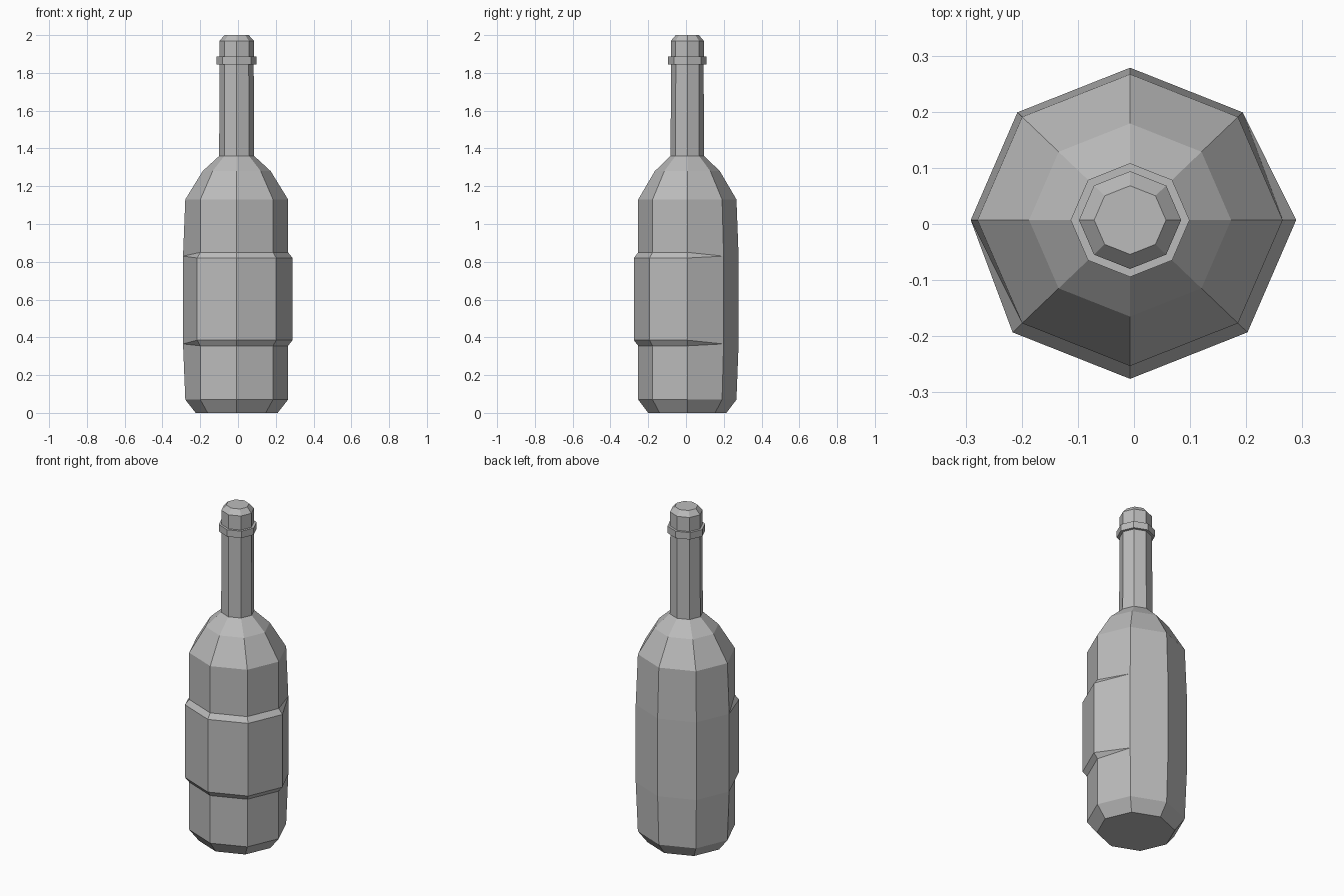
import bpy, bmesh, math

if "Cube" in bpy.data.objects:
    bpy.data.objects.remove(bpy.data.objects["Cube"], do_unlink=True)

SIDES = 8
DEPTH = 0.956                 # slightly flattened from front to back
CENTRE = (-0.007, 0.007)

grey = bpy.data.materials.new("plain grey")
grey.use_nodes = True
colour = (0.5, 0.5, 0.5, 1)
grey.diffuse_color = colour
grey.node_tree.nodes["Principled BSDF"].inputs["Base Color"].default_value = colour


def lathe(name, profile, cap_bottom=False, cap_top=False):
    """Eight-sided turned part; profile(i) gives the (radius, z) points of corner i."""
    bm = bmesh.new()
    columns = []
    for i in range(SIDES):
        a = math.tau * i / SIDES
        columns.append([bm.verts.new((CENTRE[0] + r * math.cos(a),
                                      CENTRE[1] + r * DEPTH * math.sin(a), z))
                        for r, z in profile(i)])
    for i in range(SIDES):
        left, right = columns[i], columns[(i + 1) % SIDES]
        for k in range(len(left) - 1):
            bm.faces.new((left[k], right[k], right[k + 1], left[k + 1]))
    if cap_bottom:
        bm.faces.new([c[0] for c in reversed(columns)])
    if cap_top:
        bm.faces.new([c[-1] for c in columns])
    # Corners without a label step collapse to a wedge point
    bmesh.ops.remove_doubles(bm, verts=bm.verts, dist=0.0001)
    bmesh.ops.recalc_face_normals(bm, faces=bm.faces)
    mesh = bpy.data.meshes.new(name)
    bm.to_mesh(mesh)
    bm.free()
    mesh.materials.append(grey)
    obj = bpy.data.objects.new(name, mesh)
    bpy.context.collection.objects.link(obj)
    return obj


def body_profile(i):
    # Raised label on the front and left corners, gentle bulge on the others
    if i in (0, 5, 6, 7):
        band = [(0.272, 0.355), (0.296, 0.385), (0.296, 0.82), (0.272, 0.85)]
    else:
        band = [(0.284, 0.365)] * 2 + [(0.284, 0.83)] * 2
    return ([(0.217, 0), (0.272, 0.07)] + band
            + [(0.272, 1.13), (0.18, 1.28), (0.093, 1.36)])


# Bottle body with label and shoulder
lathe("bottle_body", body_profile, cap_bottom=True)

# Straight neck
lathe("neck", lambda i: [(0.093, 1.36), (0.09, 1.845)])

# Ring around the neck
lathe("neck_ring", lambda i: [(0.09, 1.845), (0.106, 1.845),
                              (0.106, 1.886), (0.091, 1.886)])

# Bevelled mouth, closed on top
lathe("mouth", lambda i: [(0.091, 1.886), (0.091, 1.97), (0.064, 2.0)], cap_top=True)
